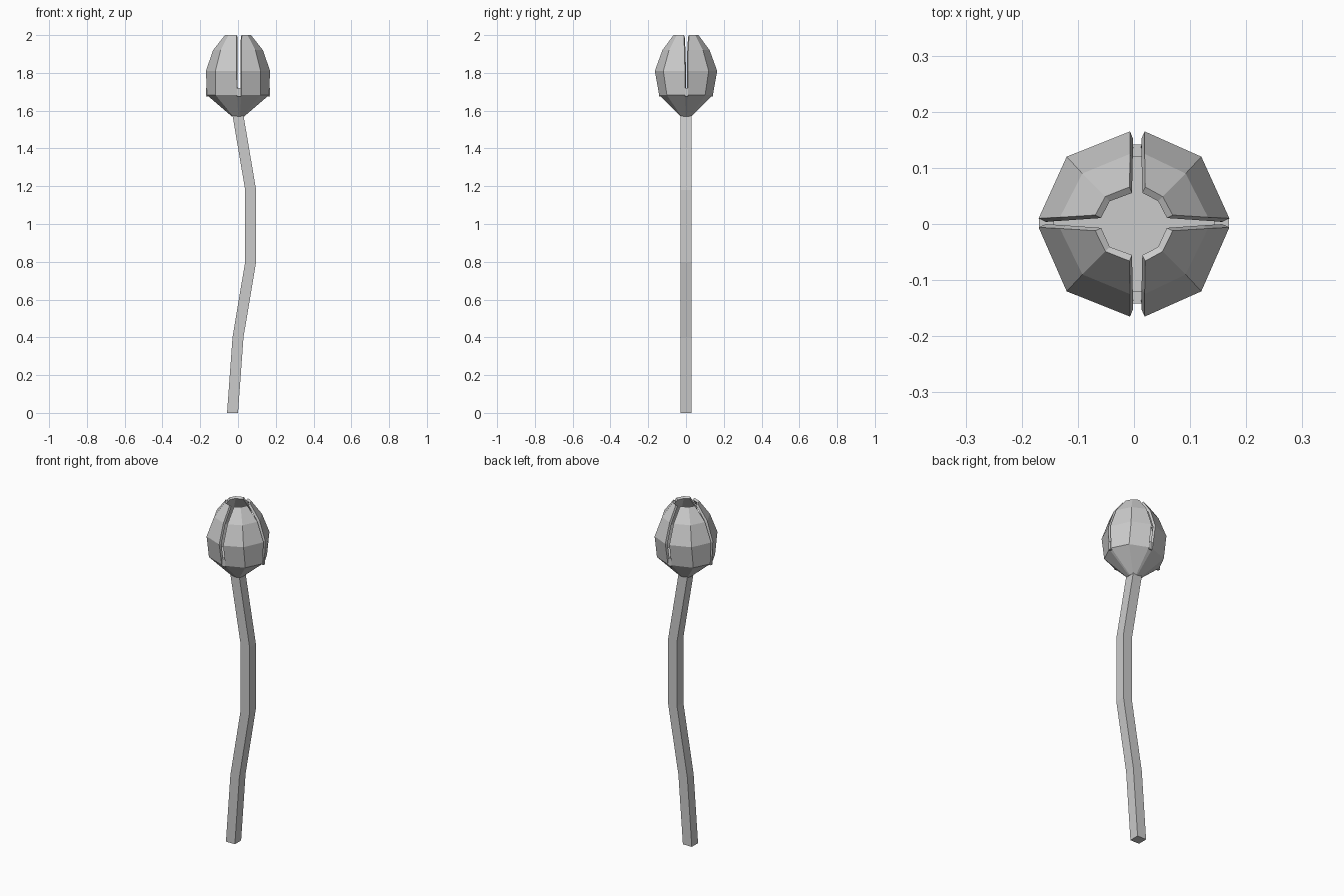
import bpy, bmesh

if "Cube" in bpy.data.objects:
    bpy.data.objects.remove(bpy.data.objects["Cube"])

GX, GY = 0.006, 0.002   # centre of the slits between petals


def make(name, bm):
    me = bpy.data.meshes.new(name)
    bm.to_mesh(me)
    bm.free()
    ob = bpy.data.objects.new(name, me)
    bpy.context.collection.objects.link(ob)
    return ob


def loft(name, rings):
    """Closed solid through a list of equal-length rings."""
    bm = bmesh.new()
    vs = [[bm.verts.new(p) for p in r] for r in rings]
    n = len(rings[0])
    for a, b in zip(vs, vs[1:]):
        for i in range(n):
            j = (i + 1) % n
            bm.faces.new((a[i], a[j], b[j], b[i]))
    bm.faces.new(vs[0][::-1])
    bm.faces.new(vs[-1])
    bmesh.ops.recalc_face_normals(bm, faces=bm.faces[:])
    return make(name, bm)


def quarter(ring, sx, sy):
    """Three points of one petal level: x-side edge, ridge, y-side edge."""
    z, ex, ey, rx, ry, gx, gy = ring
    return [(sx * ex, GY + sy * gy, z), (sx * rx, sy * ry, z),
            (GX + sx * gx, sy * ey, z)]


QUADS = [(1, 1), (-1, 1), (-1, -1), (1, -1)]

# Bent square stem
h = 0.029
path = [(-0.029, 0), (0, 0.4), (0.067, 0.8), (0.067, 1.18), (0, 1.575)]
loft("stem", [[(x - h, -h, z), (x + h, -h, z), (x + h, h, z), (x - h, h, z)]
              for x, z in path])

# Bud levels: z, x extent, y extent, ridge x, ridge y, slit half-widths
base = (1.57, 0.033, 0.03, 0.027, 0.025, 0.004, 0.004)
levels = [(1.682, 0.164, 0.142, 0.118, 0.101, 0.012, 0.008),
          (1.81, 0.17, 0.165, 0.12, 0.12, 0.013, 0.008),
          (1.92, 0.132, 0.125, 0.092, 0.09, 0.013, 0.010),
          (2.0, 0.069, 0.066, 0.051, 0.049, 0.014, 0.014)]


def full_ring(ring):
    pts = []
    for sx, sy in QUADS:
        q = quarter(ring, sx, sy)
        pts += q if sx * sy > 0 else q[::-1]
    return pts


# Cup under the petals
loft("bud_cup", [full_ring(base), full_ring(levels[0])])

# Four petals with thickness
for k, (sx, sy) in enumerate(QUADS):
    bm = bmesh.new()
    vs = [[bm.verts.new(p) for p in quarter(r, sx, sy)] for r in levels]
    for a, b in zip(vs, vs[1:]):
        for i in range(2):
            f = [a[i], a[i + 1], b[i + 1], b[i]]
            bm.faces.new(f if sx * sy > 0 else f[::-1])
    ob = make(f"petal_{k + 1}", bm)
    mod = ob.modifiers.new("thickness", "SOLIDIFY")
    mod.thickness = 0.014
    mod.offset = -1

# Small tabs at the foot of each slit
for k, (x, y, w, d) in enumerate([(0.156, GY, 0.013, 0.008), (-0.156, GY, 0.013, 0.008),
                                  (GX, 0.131, 0.011, 0.011), (GX, -0.131, 0.011, 0.011)]):
    loft(f"slit_tab_{k + 1}",
         [[(x - w, y - d, z), (x + w, y - d, z), (x + w, y + d, z), (x - w, y + d, z)]
          for z in (1.675, 1.72)])
